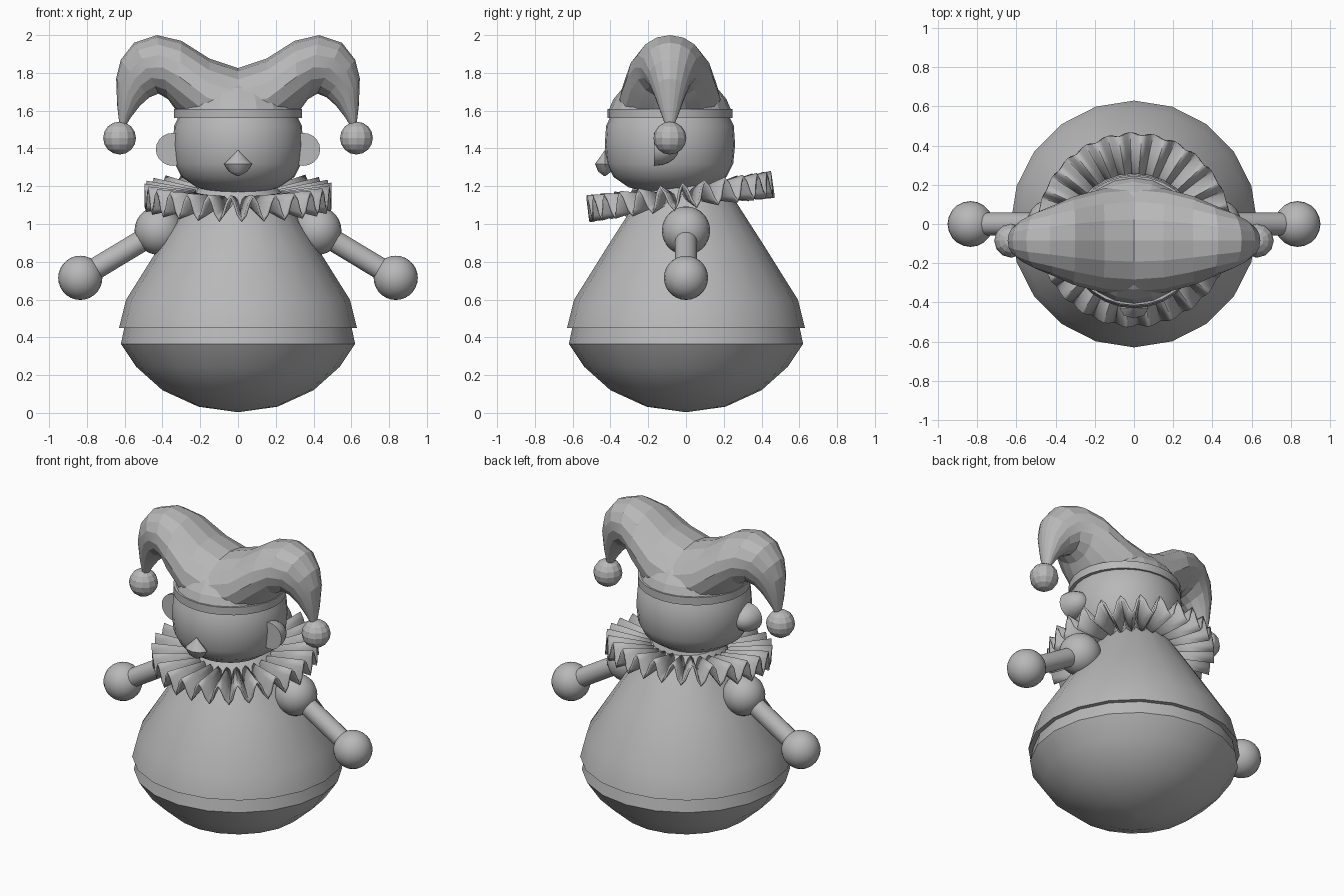
import bpy, bmesh, math
from mathutils import Vector, Matrix

if "Cube" in bpy.data.objects:
    bpy.data.objects.remove(bpy.data.objects["Cube"])

GREY = (0.48, 0.48, 0.48, 1)
mat = bpy.data.materials.new("plain grey")
mat.use_nodes = True
mat.diffuse_color = GREY
mat.node_tree.nodes["Principled BSDF"].inputs["Base Color"].default_value = GREY


def finish(name, bm, smooth=None):
    bmesh.ops.recalc_face_normals(bm, faces=bm.faces)
    me = bpy.data.meshes.new(name)
    bm.to_mesh(me)
    bm.free()
    me.materials.append(mat)
    ob = bpy.data.objects.new(name, me)
    bpy.context.collection.objects.link(ob)
    if smooth:
        bpy.ops.object.select_all(action='DESELECT')
        ob.select_set(True)
        bpy.context.view_layer.objects.active = ob
        bpy.ops.object.shade_smooth_by_angle(angle=math.radians(smooth))
    return ob


def loft(bm, rings, caps=True):
    """Skin a list of closed rings of points."""
    loops = [[bm.verts.new(p) for p in ring] for ring in rings]
    n = len(loops[0])
    for a, b in zip(loops, loops[1:]):
        for i in range(n):
            j = (i + 1) % n
            bm.faces.new((a[i], a[j], b[j], b[i]))
    if caps:
        bm.faces.new(loops[0])
        bm.faces.new(loops[-1])


def lathe(name, profile, sides, y=0.0, squash=1.0, smooth=40, caps=True):
    bm = bmesh.new()
    rings = []
    for r, z in profile:
        ring = []
        for i in range(sides):
            a = math.tau * i / sides
            ring.append((r * math.cos(a), y + squash * r * math.sin(a), z))
        rings.append(ring)
    loft(bm, rings, caps)
    return finish(name, bm, smooth)


def ball(name, centre, radius, u, v, smooth=40):
    bm = bmesh.new()
    bmesh.ops.create_uvsphere(bm, u_segments=u, v_segments=v, radius=radius,
                              matrix=Matrix.Translation(centre))
    return finish(name, bm, smooth)


# Body: rounded base with a slightly overhanging conical gown
lathe("body_base", [(0.01, 0.005), (0.21, 0.033), (0.4, 0.12), (0.54, 0.245),
                    (0.62, 0.365), (0.6, 0.46)], 20)
lathe("gown", [(0.63, 0.45), (0.592, 0.6), (0.42, 0.875), (0.25, 1.14), (0.2, 1.2)], 20)

# Head and hat band
HEAD_Y = -0.085
lathe("head", [(0.02, 1.155), (0.11, 1.162), (0.22, 1.195), (0.3, 1.25), (0.335, 1.32),
               (0.345, 1.42), (0.338, 1.52), (0.3, 1.6)], 28, HEAD_Y)
lathe("hat_band", [(0.3, 1.56), (0.33, 1.56), (0.33, 1.61), (0.3, 1.61), (0.3, 1.56)],
      28, HEAD_Y, caps=False).scale = (1.03, 1, 1)
lathe("hat_crown", [(0.325, 1.6), (0.3, 1.66), (0.25, 1.72), (0.16, 1.78), (0.02, 1.81)],
      20, HEAD_Y, smooth=None)

# Nose: small pointed bud
lathe("nose", [(0.005, 1.253), (0.05, 1.278), (0.074, 1.318), (0.03, 1.36), (0.004, 1.388)],
      8, -0.43, 0.7)

# Two-horned hat: top x, top z, bottom x, bottom z, half width
STATIONS = [(0, 1.825, 0, 1.42, 0.28), (0.15, 1.875, 0.17, 1.46, 0.265),
            (0.3, 1.97, 0.32, 1.59, 0.225), (0.43, 2.0, 0.37, 1.66, 0.185),
            (0.55, 1.96, 0.42, 1.69, 0.15), (0.62, 1.87, 0.47, 1.67, 0.115),
            (0.645, 1.77, 0.52, 1.625, 0.085), (0.64, 1.63, 0.57, 1.56, 0.05),
            (0.625, 1.5, 0.605, 1.5, 0.015)]
bm = bmesh.new()
mirrored = [(-a, b, -c, d, w) for a, b, c, d, w in STATIONS[:0:-1]]
rings = []
for tx, tz, bx, bz, w in mirrored + STATIONS:
    top, bottom = Vector((tx, HEAD_Y, tz)), Vector((bx, HEAD_Y, bz))
    mid, half = (top + bottom) / 2, (top - bottom) / 2
    rings.append([mid + half * math.cos(math.tau * i / 16)
                  + Vector((0, w * math.sin(math.tau * i / 16), 0)) for i in range(16)])
loft(bm, rings)
finish("hat_horns", bm, 12)

# Pleated ruff, tilted down at the front
PLEATS, STEPS = 26, 6
bm = bmesh.new()
rings = []
for r, amp in ((0.23, 0.025), (0.36, 0.045), (0.495, 0.065)):
    ring = []
    for i in range(PLEATS * STEPS):
        a = math.tau * i / (PLEATS * STEPS)
        ring.append((r * math.cos(a), r * math.sin(a),
                     amp * math.sin(math.tau * i / STEPS + 0.5)))
    rings.append(ring)
loft(bm, rings, caps=False)
ruff = finish("ruff", bm, 25)
ruff.location = (0, -0.03, 1.145)
ruff.rotation_euler.x = math.radians(7.5)
solid = ruff.modifiers.new("thickness", 'SOLIDIFY')
solid.thickness = 0.014
solid.offset = 0

# Paired parts
for side, s in (("left", 1), ("right", -1)):
    ball(side + "_hat_bobble", (s * 0.627, HEAD_Y, 1.455), 0.087, 12, 8, None)

    # Ear: rounded behind, cut flat in front
    bm = bmesh.new()
    bmesh.ops.create_uvsphere(bm, u_segments=16, v_segments=10, radius=1)
    bmesh.ops.transform(bm, verts=bm.verts, matrix=Matrix.Translation((s * 0.345, -0.17, 1.395))
                        @ Matrix.Diagonal((0.09, 0.13, 0.087, 1)))
    cut = bmesh.ops.bisect_plane(bm, geom=bm.verts[:] + bm.edges[:] + bm.faces[:],
                                 plane_co=(0, -0.17, 0), plane_no=(0, -1, 0), clear_outer=True)
    bmesh.ops.edgeloop_fill(bm, edges=[e for e in bm.edges if e.is_boundary])
    finish(side + "_ear", bm, 40)

    # Arm
    shoulder, hand = Vector((s * 0.42, 0, 0.965)), Vector((s * 0.835, 0, 0.715))
    ball(side + "_shoulder", shoulder, 0.128, 20, 14)
    ball(side + "_hand", hand, 0.117, 20, 14)
    axis = hand - shoulder
    bm = bmesh.new()
    bmesh.ops.create_cone(bm, cap_ends=True, segments=16, radius1=0.058, radius2=0.058,
                          depth=axis.length,
                          matrix=Matrix.Translation((shoulder + hand) / 2)
                          @ axis.to_track_quat('Z', 'Y').to_matrix().to_4x4())
    finish(side + "_arm", bm, 40)
